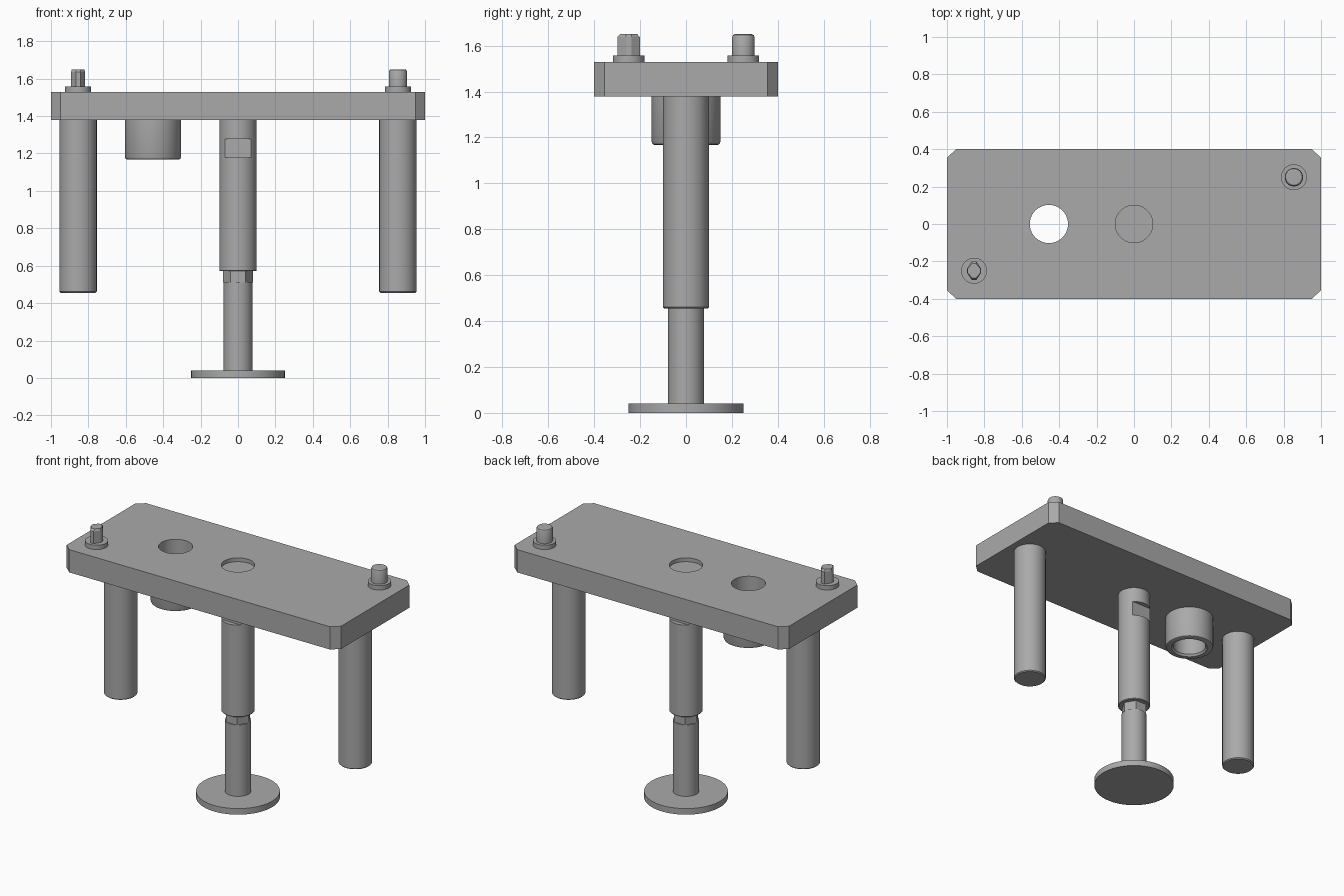
import bpy
import bmesh
import math

if "Cube" in bpy.data.objects:
    bpy.data.objects.remove(bpy.data.objects["Cube"], do_unlink=True)

steel = bpy.data.materials.new("grey steel")
steel.use_nodes = True
GREY = (0.4, 0.4, 0.4, 1)
steel.diffuse_color = GREY
steel.node_tree.nodes["Principled BSDF"].inputs["Base Color"].default_value = GREY


def finish(name, bm, loc=(0, 0, 0)):
    bmesh.ops.recalc_face_normals(bm, faces=bm.faces)
    mesh = bpy.data.meshes.new(name)
    bm.to_mesh(mesh)
    bm.free()
    mesh.materials.append(steel)
    ob = bpy.data.objects.new(name, mesh)
    ob.location = loc
    bpy.context.collection.objects.link(ob)
    return ob


def smooth(ob):
    bpy.ops.object.select_all(action='DESELECT')
    ob.select_set(True)
    bpy.context.view_layer.objects.active = ob
    bpy.ops.object.shade_smooth_by_angle(angle=math.radians(25))


def lathe(name, profile, loc=(0, 0, 0), ring=False, sides=64):
    """Turn an (r, z) profile; a ring profile closes on itself, others get caps."""
    bm = bmesh.new()
    loops = [[bm.verts.new((r * math.cos(math.tau * i / sides),
                            r * math.sin(math.tau * i / sides), z))
              for i in range(sides)] for r, z in profile]
    pairs = list(zip(loops, loops[1:]))
    if ring:
        pairs.append((loops[-1], loops[0]))
    else:
        bm.faces.new(loops[0])
        bm.faces.new(loops[-1])
    for a, b in pairs:
        for i in range(sides):
            j = (i + 1) % sides
            bm.faces.new((a[i], a[j], b[j], b[i]))
    ob = finish(name, bm, loc)
    smooth(ob)
    return ob


def prism(name, sections, loc=(0, 0, 0)):
    """Stack matching outlines, each given as (points, z)."""
    bm = bmesh.new()
    loops = [[bm.verts.new((x, y, z)) for x, y in pts] for pts, z in sections]
    bm.faces.new(loops[0])
    bm.faces.new(loops[-1])
    for a, b in zip(loops, loops[1:]):
        for i in range(len(a)):
            j = (i + 1) % len(a)
            bm.faces.new((a[i], a[j], b[j], b[i]))
    return finish(name, bm, loc)


def clipped(hx, hy, cx, cy):
    """Rectangle outline with its corners cut off."""
    return [(hx, cy - hy), (hx, hy - cy), (hx - cx, hy), (cx - hx, hy),
            (-hx, hy - cy), (-hx, cy - hy), (cx - hx, -hy), (hx - cx, -hy)]


def cut(ob, cutter):
    cutter.hide_render = True
    mod = ob.modifiers.new("cut", 'BOOLEAN')
    mod.operation = 'DIFFERENCE'
    mod.solver = 'EXACT'
    mod.object = cutter
    bpy.ops.object.select_all(action='DESELECT')
    ob.select_set(True)
    bpy.context.view_layer.objects.active = ob
    bpy.ops.object.modifier_apply(modifier=mod.name)
    bpy.data.objects.remove(cutter, do_unlink=True)


BOTTOM, TOP = 1.378, 1.528
HOLE_X, SIDE_X = -0.455, 0.855

# Plate with a through hole and a shallow round recess
outline = clipped(1, 0.4, 0.05, 0.045)
plate = prism("top_plate", [(outline, BOTTOM), (outline, TOP)])
cut(plate, lathe("hole_cutter", [(0.102, 1.3), (0.102, 1.6)], (HOLE_X, 0, 0)))
cut(plate, lathe("recess_cutter", [(0.1, 1.503), (0.1, 1.6)]))
smooth(plate)

# Bushing under the through hole
lathe("bushing", [(0.102, BOTTOM), (0.102, 1.18), (0.112, 1.167), (0.137, 1.167),
                  (0.146, 1.171), (0.15, 1.182), (0.15, BOTTOM)],
      (HOLE_X, 0, 0), ring=True)

# Side legs
for side, x in (("right", -SIDE_X), ("left", SIDE_X)):
    lathe(side + "_leg", [(0.094, 0.455), (0.1, 0.461), (0.1, BOTTOM)], (x, 0, 0))

# Centre post with wrench flats front and back
post = lathe("centre_post", [(0.096, 0.571), (0.1, 0.575), (0.1, BOTTOM)])
box = [(-0.2, -0.1), (0.2, -0.1), (0.2, 0.1), (-0.2, 0.1)]
for s in (-1, 1):
    cut(post, prism("flat_cutter", [(box, 1.178), (box, 1.278)], (0, s * 0.171, 0)))
smooth(post)

# Adjustable foot: hexagonal neck, rod and disc
hexagon = [(0.08 * math.cos(i * math.pi / 3), 0.08 * math.sin(i * math.pi / 3))
           for i in range(6)]
prism("hex_neck", [(hexagon, 0.51), (hexagon, 0.575)])
lathe("foot_rod", [(0.078, 0.04), (0.078, 0.51)])
lathe("foot_disc", [(0.25, 0), (0.25, 0.04)], sides=96)

# Locating pins: one round, one diamond shaped, each on a collar
for name, x, y in (("round", SIDE_X, 0.25), ("diamond", -SIDE_X, -0.25)):
    lathe(name + "_pin_collar", [(0.069, TOP), (0.069, 1.557)], (x, y, 0))
lathe("round_pin", [(0.049, 1.557), (0.049, 1.637), (0.045, 1.646), (0.038, 1.65)],
      (SIDE_X, 0.25, 0))
diamond = clipped(0.037, 0.049, 0.025, 0.037)
tip = clipped(0.034, 0.038, 0.023, 0.027)
prism("diamond_pin", [(diamond, 1.557), (diamond, 1.637), (tip, 1.65)],
      (-SIDE_X, -0.25, 0))
